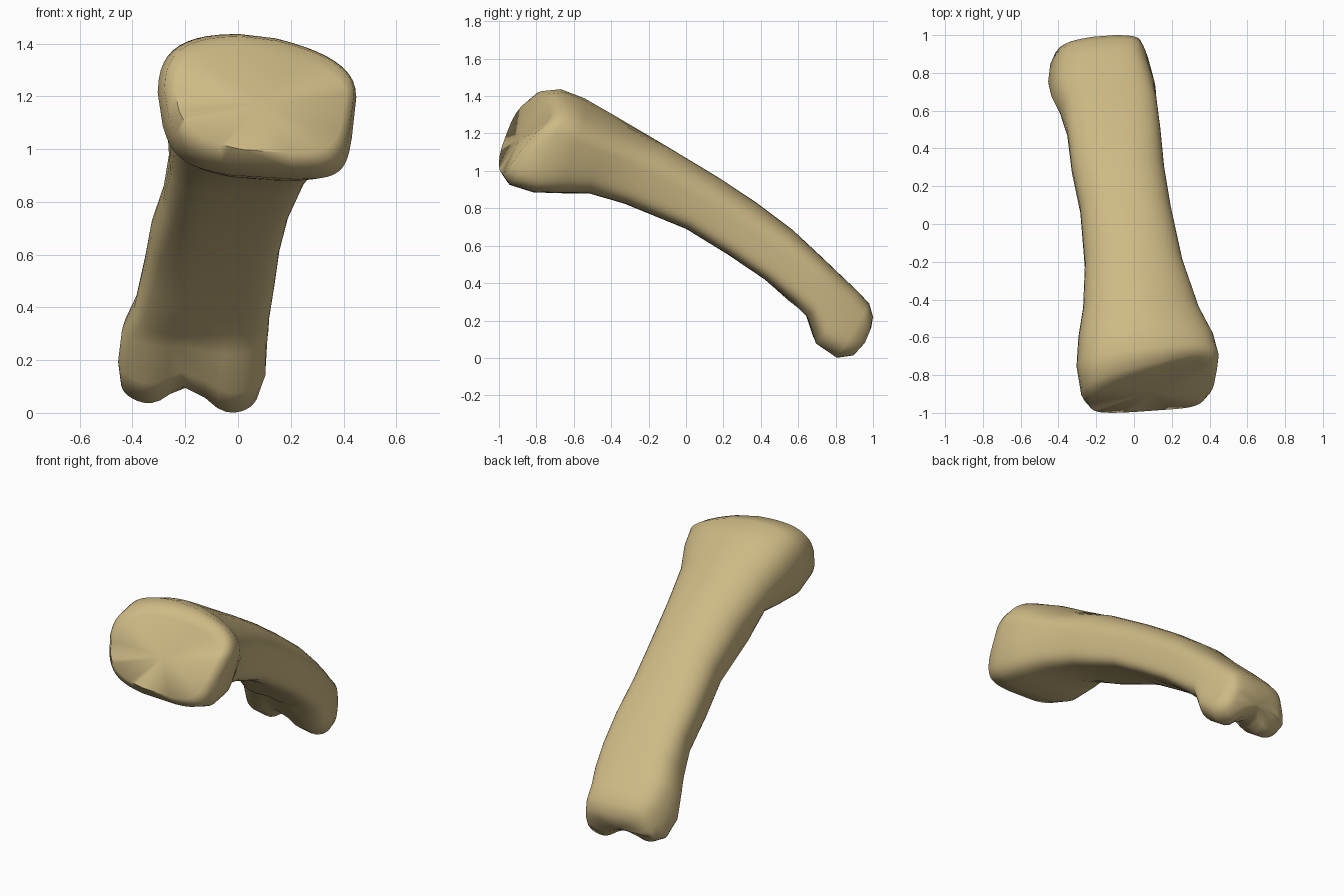
import bpy, bmesh, math

# Cross-sections along the bone, read from the side and top outlines:
# top y, top z, bottom y, bottom z, left x, right x, top and bottom squareness, groove, face twist
SECTIONS = [
    (-0.785, 1.385, -0.99, 0.985, -0.24, 0.41, 3.2, 4.2, 0.00, 0.30),
    (-0.745, 1.428, -0.95, 0.925, -0.28, 0.44, 3.3, 4.6, 0.00, 0.24),
    (-0.66, 1.437, -0.82, 0.885, -0.305, 0.449, 3.3, 5.0, 0.00, 0.12),
    (-0.54, 1.388, -0.66, 0.88, -0.295, 0.42, 2.8, 4.5, 0.00, 0.03),
    (-0.38, 1.295, -0.52, 0.88, -0.27, 0.345, 2.4, 4.0, 0.00, 0.00),
    (-0.10, 1.13, -0.33, 0.825, -0.26, 0.26, 2.3, 3.8, 0.00, 0.00),
    (0.17, 0.967, 0.00, 0.69, -0.285, 0.195, 2.3, 3.8, 0.00, 0.00),
    (0.37, 0.835, 0.22, 0.555, -0.33, 0.16, 2.4, 3.8, 0.00, 0.00),
    (0.57, 0.685, 0.42, 0.42, -0.355, 0.14, 2.8, 3.8, 0.00, 0.00),
    (0.72, 0.545, 0.57, 0.295, -0.395, 0.12, 3.4, 3.6, 0.00, 0.00),
    (0.83, 0.44, 0.645, 0.215, -0.44, 0.115, 4.0, 3.4, 0.03, 0.00),
    (0.92, 0.355, 0.69, 0.065, -0.455, 0.117, 4.6, 3.2, 0.09, 0.00),
    (0.98, 0.29, 0.80, -0.015, -0.455, 0.125, 5.0, 3.0, 0.11, 0.00),
    (1.00, 0.22, 0.89, -0.002, -0.44, 0.12, 4.5, 3.0, 0.09, 0.00),
    (0.99, 0.16, 0.95, 0.065, -0.39, 0.08, 3.4, 2.8, 0.04, 0.00),
]
SIDES = 48


def power(c, n):
    return math.copysign(abs(c) ** (2 / n), c)


def ring(bm, sec):
    ty, tz, by, bz, xl, xr, n_top, n_low, groove, twist = sec
    verts = []
    for i in range(SIDES):
        a = 2 * math.pi * (i + 0.5) / SIDES
        n = n_top
        if math.sin(a) < 0:                # underside has a sharper right edge
            n = n_low * (1.3 if math.cos(a) > 0 and not groove else 0.95)
        u, v = power(math.cos(a), n), power(math.sin(a), n)
        right, left, high, low = max(u, 0), max(-u, 0), max(v, 0), max(-v, 0)
        x = (xl + xr) / 2 + u * (xr - xl) / 2
        t = (v + 1) / 2
        y, z = by + (ty - by) * t, bz + (tz - bz) * t
        y += twist * (x - 0.07) * (0.2 + 0.8 * t)
        if ty < -0.3:                      # lopsided joint end
            z += 0.05 * left * low - 0.09 * right * high
            x += (0.06 * left - 0.04 * right) * low
        if twist > 0.2:                    # slight swelling at the left of the face
            y -= 0.02 * left * (1 - v * v)
        if ty > 0.6:                       # knuckles narrow towards the tip and top
            x -= right * 0.36 * max(y - 0.74, 0)
            x += left * (0.05 * high + 0.2 * max(y - 0.82, 0))
            y -= left * 0.03
        # groove between the two knuckles
        z += groove * low * math.exp(-((x + 0.19) / 0.1) ** 2)
        if groove:
            z += 0.05 * low * left
        verts.append(bm.verts.new((x, y, z)))
    return verts


# Bone: one lofted skin with capped ends
bm = bmesh.new()
rings = [ring(bm, s) for s in SECTIONS]
for r0, r1 in zip(rings, rings[1:]):
    for i in range(SIDES):
        j = (i + 1) % SIDES
        bm.faces.new((r0[i], r0[j], r1[j], r1[i]))
for r in (rings[0], rings[-1]):
    mid = bm.verts.new([sum(v.co[k] for v in r) / SIDES for k in range(3)])
    for i in range(SIDES):
        bm.faces.new((r[i], r[(i + 1) % SIDES], mid))
bmesh.ops.recalc_face_normals(bm, faces=bm.faces)
mesh = bpy.data.meshes.new("finger_bone")
bm.to_mesh(mesh)
bm.free()
bone = bpy.data.objects.new("finger_bone", mesh)
bpy.context.collection.objects.link(bone)

mat = bpy.data.materials.new("bone_tan")
mat.diffuse_color = (0.62, 0.49, 0.235, 1)
mesh.materials.append(mat)

bpy.context.view_layer.objects.active = bone
bone.select_set(True)
bpy.ops.object.shade_smooth_by_angle(angle=math.radians(60))
